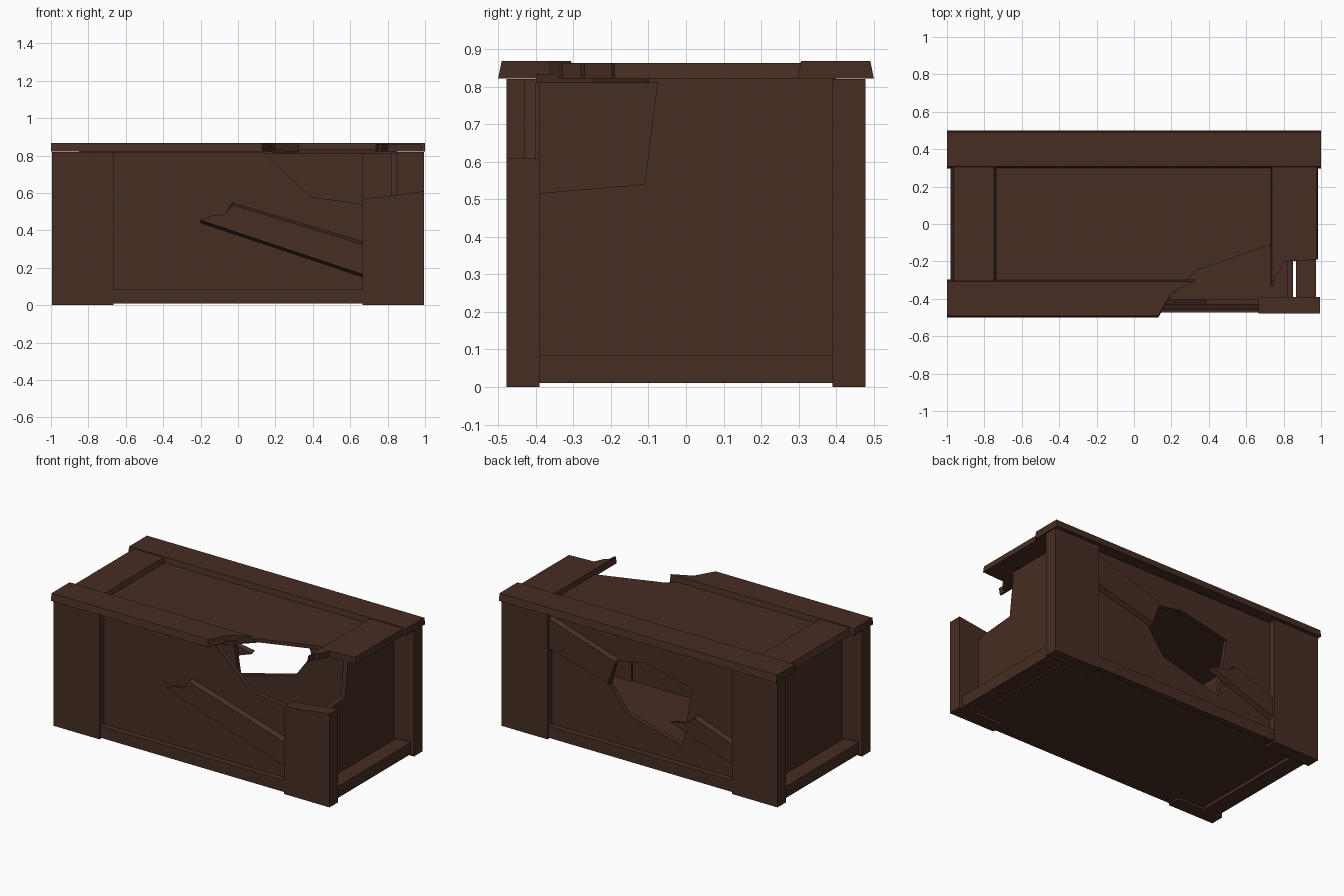
import bpy
import bmesh

old = bpy.data.objects.get("Cube")
if old:
    bpy.data.objects.remove(old, do_unlink=True)

# One dark wood colour
wood = bpy.data.materials.new("dark_brown_wood")
wood.use_nodes = True
colour = (0.063, 0.026, 0.017, 1)
wood.diffuse_color = colour
bsdf = wood.node_tree.nodes["Principled BSDF"]
bsdf.inputs["Base Color"].default_value = colour
bsdf.inputs["Roughness"].default_value = 0.9


def prism(name, outline, axes, base, top, keep=1.0, slope=0.0, offset=0.0):
    """Extrude an outline drawn on the first two axes along the third one.
    The far end is narrowed towards the line v = slope * u + offset."""
    bm = bmesh.new()
    order = ["xyz".index(a) for a in axes]

    def vert(u, v, w):
        co = [0, 0, 0]
        for i, value in zip(order, (u, v, w)):
            co[i] = value
        return bm.verts.new(co)

    low = [vert(u, v, base) for u, v in outline]
    high = []
    for u, v in outline:
        line = slope * u + offset
        high.append(vert(u, line + (v - line) * keep, top))
    bm.faces.new(low)
    bm.faces.new(high)
    n = len(outline)
    for i in range(n):
        j = (i + 1) % n
        bm.faces.new((low[i], low[j], high[j], high[i]))
    bmesh.ops.recalc_face_normals(bm, faces=bm.faces)
    mesh = bpy.data.meshes.new(name)
    bm.to_mesh(mesh)
    bm.free()
    mesh.materials.append(wood)
    obj = bpy.data.objects.new(name, mesh)
    bpy.context.collection.objects.link(obj)
    return obj


def rect(u0, u1, v0, v1):
    return [(u0, v0), (u1, v0), (u1, v1), (u0, v1)]


# Floor
prism("floor", rect(-0.85, 0.85, -0.43, 0.43), "xyz", 0.015, 0.045)

# Corner posts, the front one at +x snapped off
for sx, side in ((-1, "right"), (1, "left")):
    for sy, end in ((-1, "front"), (1, "back")):
        outline = [(0.665 * sx, 0), (0.995 * sx, 0),
                   (0.995 * sx, 0.82), (0.665 * sx, 0.82)]
        if sx > 0 > sy:
            outline[2:] = [(0.995, 0.61), (0.78, 0.58), (0.665, 0.57)]
        prism(f"{end}_{side}_post", outline, "xzy", 0.39 * sy, 0.478 * sy)

# Bottom rails
for s, end, side in ((-1, "front", "right"), (1, "back", "left")):
    prism(f"{end}_bottom_rail", rect(-0.67, 0.67, 0.01, 0.085), "xzy",
          0.435 * s, 0.473 * s)
    prism(f"{side}_bottom_rail", rect(-0.395, 0.395, 0.01, 0.085), "yzx",
          0.867 * s, 0.972 * s)

# Wall panels, broken near one corner
prism("front_panel", [(-0.85, 0.02), (0.85, 0.02), (0.85, 0.53), (0.665, 0.54),
                      (0.39, 0.58), (0.13, 0.82), (-0.85, 0.82)],
      "xzy", -0.40, -0.43)
prism("left_panel", [(-0.4, 0.02), (0.4, 0.02), (0.4, 0.82), (-0.075, 0.82),
                     (-0.11, 0.54), (-0.4, 0.515)], "yzx", 0.82, 0.85)
prism("right_panel", rect(-0.4, 0.4, 0.02, 0.82), "yzx", -0.82, -0.85)

# Back panel with a punched hole
back = prism("back_panel", rect(-0.85, 0.85, 0.02, 0.82), "xzy", 0.40, 0.43)
cutter = prism("hole_cutter", [(0.25, 0.454), (0.205, 0.617), (0.0, 0.657),
                               (-0.343, 0.585), (-0.278, 0.189), (0.134, 0.295)],
               "xzy", 0.3, 0.5)
cutter.hide_render = True
cutter.hide_set(True)
cut = back.modifiers.new("hole", "BOOLEAN")
cut.operation = "DIFFERENCE"
cut.solver = "EXACT"
cut.object = cutter

# Splintered diagonal braces
prism("front_brace", [(-0.2, 0.44), (-0.15, 0.47), (-0.067, 0.487), (-0.03, 0.548),
                      (0.667, 0.34), (0.667, 0.15)],
      "xzy", -0.43, -0.46, 0.84, -0.33, 0.464)
prism("back_brace_upper", [(0.667, 0.79), (0.184, 0.635), (0.215, 0.55),
                           (0.24, 0.46), (0.667, 0.57)],
      "xzy", 0.43, 0.46, 0.88, 0.3, 0.483)
prism("back_brace_lower", [(-0.2, 0.333), (-0.33, 0.365), (-0.386, 0.42),
                           (-0.667, 0.32), (-0.667, 0.165)],
      "xzy", 0.43, 0.46, 0.84, 0.355, 0.48)

# Lid: recessed panel, long rails and cross boards
prism("lid_panel", [(-0.85, -0.4), (0.19, -0.4), (0.26, -0.32), (0.33, -0.25),
                    (0.73, -0.11), (0.85, -0.1), (0.85, 0.4), (-0.85, 0.4)],
      "xyz", 0.81, 0.833)
prism("back_lid_rail", rect(-1, 1, 0.297, 0.5), "xyz", 0.822, 0.868,
      0.91, 0, 0.398)
prism("front_lid_rail", [(-1, -0.5), (0.13, -0.5), (0.2, -0.365), (0.245, -0.34),
                         (0.325, -0.297), (-1, -0.297)],
      "xyz", 0.822, 0.868, 0.91, 0, -0.398)
prism("right_cross_board", rect(-0.31, 0.31, -0.98, -0.735), "yxz",
      0.822, 0.863, 0.88, 0, -0.857)
prism("left_cross_board", [(0.31, 0.73), (0.31, 0.985), (-0.19, 0.985),
                           (-0.2, 0.8), (-0.27, 0.765), (-0.28, 0.745),
                           (-0.33, 0.74), (-0.33, 0.73)],
      "yxz", 0.822, 0.863, 0.94, 0, 0.857)
